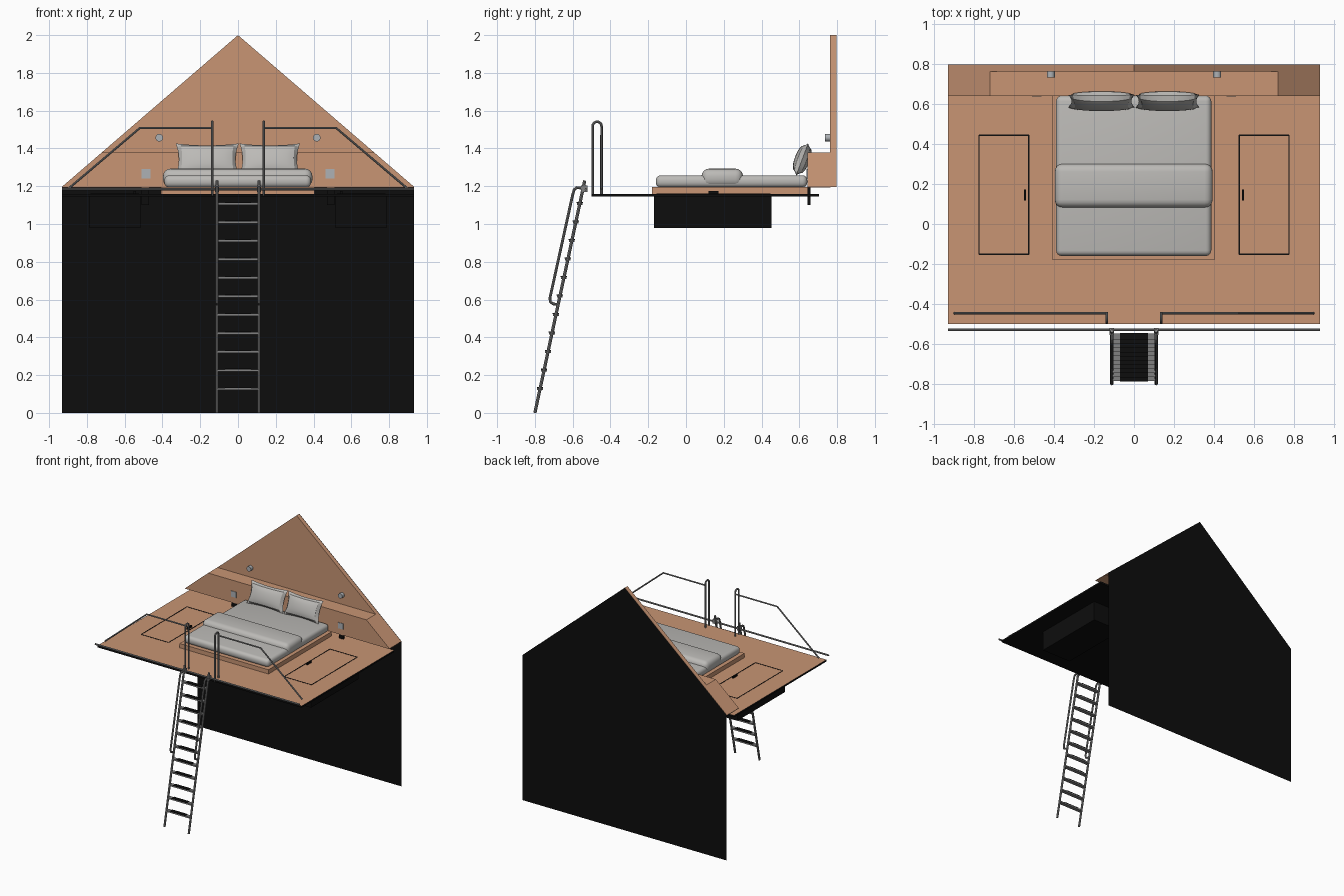
import bpy, bmesh, math
from mathutils import Vector

cube = bpy.data.objects.get("Cube")
if cube:
    bpy.data.objects.remove(cube, do_unlink=True)


def material(name, r, g, b):
    m = bpy.data.materials.new(name)
    m.use_nodes = True
    m.diffuse_color = (r, g, b, 1)
    bsdf = next(n for n in m.node_tree.nodes if n.type == "BSDF_PRINCIPLED")
    bsdf.inputs["Base Color"].default_value = (r, g, b, 1)
    return m


WOOD = material("warm wood", 0.58, 0.30, 0.175)
BLACK = material("black", 0.004, 0.004, 0.004)
LINEN = material("grey linen", 0.50, 0.49, 0.47)
STEEL = material("steel", 0.22, 0.22, 0.22)
FITTING = material("light fitting grey", 0.42, 0.44, 0.46)


def finish(name, bm, mats, smooth=False):
    me = bpy.data.meshes.new(name)
    bm.to_mesh(me)
    bm.free()
    ob = bpy.data.objects.new(name, me)
    bpy.context.collection.objects.link(ob)
    for m in mats:
        me.materials.append(m)
    if smooth:
        bpy.ops.object.select_all(action="DESELECT")
        ob.select_set(True)
        bpy.context.view_layer.objects.active = ob
        bpy.ops.object.shade_smooth_by_angle()
    return ob


def box(name, x, y, z, mat, top=None, bevel=0, segments=4):
    """Box from (min, max) ranges, optionally with a second colour on top."""
    bm = bmesh.new()
    bmesh.ops.create_cube(bm, size=1)
    for v in bm.verts:
        v.co = [r[0] + (c + 0.5) * (r[1] - r[0]) for c, r in zip(v.co, (x, y, z))]
    if bevel:
        bmesh.ops.bevel(bm, geom=bm.edges[:], offset=bevel, segments=segments,
                        profile=0.5, affect="EDGES")
    if top:
        bm.normal_update()
        for f in bm.faces:
            f.material_index = int(f.normal.z > 0.5)
    return finish(name, bm, [mat, top] if top else [mat], smooth=bool(bevel))


def slab(name, outline, y0, y1, mat):
    """Extrude an xz outline from y0 to y1; a single sheet when they are equal."""
    bm = bmesh.new()
    face = bm.faces.new([bm.verts.new((x, y0, z)) for x, z in outline])
    if y1 != y0:
        new = bmesh.ops.extrude_face_region(bm, geom=[face])["geom"]
        for v in new:
            if isinstance(v, bmesh.types.BMVert):
                v.co.y = y1
        bmesh.ops.recalc_face_normals(bm, faces=bm.faces[:])
    return finish(name, bm, [mat])


def tube(name, points, radius, mat=STEEL):
    cu = bpy.data.curves.new(name, "CURVE")
    cu.dimensions = "3D"
    cu.bevel_depth = radius
    cu.bevel_resolution = 2
    cu.use_fill_caps = True
    sp = cu.splines.new("POLY")
    sp.points.add(len(points) - 1)
    for p, co in zip(sp.points, points):
        p.co = (*co, 1)
    cu.materials.append(mat)
    ob = bpy.data.objects.new(name, cu)
    bpy.context.collection.objects.link(ob)
    bpy.ops.object.select_all(action="DESELECT")
    ob.select_set(True)
    bpy.context.view_layer.objects.active = ob
    bpy.ops.object.convert(target="MESH")
    bpy.ops.object.shade_smooth_by_angle()


def pillow(name, x, y, z, half_w, half_h, puff, tilt):
    """Cushion with pinched corners, leaning back against the headboard."""
    bm = bmesh.new()
    for side in (-1, 1):
        made = bmesh.ops.create_grid(bm, x_segments=14, y_segments=10, size=1)["verts"]
        for v in made:
            u, w = v.co.x, v.co.y
            swell = ((1 - u * u) * (1 - w * w)) ** 0.4
            v.co = (half_w * u * (1 - 0.1 * (1 - w * w) * u * u),
                    side * puff * swell,
                    half_h * w * (1 - 0.12 * (1 - u * u) * w * w))
    bmesh.ops.remove_doubles(bm, verts=bm.verts[:], dist=0.0005)
    bmesh.ops.recalc_face_normals(bm, faces=bm.faces[:])
    ob = finish(name, bm, [LINEN], smooth=True)
    ob.location = (x, y, z)
    ob.rotation_euler.x = tilt


W, EAVE, PEAK = 0.932, 1.197, 2.0

# Walls: black rear sheet, wood gable lining and the boxed headboard ledge
slab("rear_wall", [(-W, 0), (W, 0), (W, EAVE), (0, PEAK), (-W, EAVE)], 0.8, 0.8, BLACK)
slab("gable_lining", [(-W, EAVE), (W, EAVE), (0, PEAK)], 0.763, 0.798, WOOD)
LEDGE = 1.378
half = W * (PEAK - LEDGE) / (PEAK - EAVE)
slab("headboard", [(-W, EAVE - 0.004), (W, EAVE - 0.004), (W, EAVE),
                   (half, LEDGE), (-half, LEDGE), (-W, EAVE)], 0.642, 0.764, WOOD)

# Loft floor and bed
box("floor", (-W, W), (-0.5, 0.705), (1.145, 1.16), BLACK, top=WOOD)
box("bed_base", (-0.408, 0.404), (-0.18, 0.642), (1.16, 1.195), WOOD)
box("mattress", (-0.39, 0.387), (-0.16, 0.642), (1.193, 1.258), LINEN, bevel=0.027)
box("folded_blanket", (-0.397, 0.394), (0.082, 0.302), (1.196, 1.293), LINEN, bevel=0.04)
pillow("right_pillow", -0.163, 0.615, 1.342, 0.167, 0.09, 0.04, -0.36)
pillow("left_pillow", 0.168, 0.615, 1.342, 0.16, 0.09, 0.04, -0.36)

for s, side in ((-1, "right"), (1, "left")):
    def span(a, b):
        return tuple(sorted((s * a, s * b)))

    # Storage bin below the floor with a hatch outline and handle above
    box(side + "_storage_bin", span(0.515, 0.785), (-0.17, 0.452), (0.98, 1.146), BLACK)
    for i, x in enumerate((0.527, 0.777)):
        box(f"{side}_hatch_side_{i}", span(x - 0.003, x + 0.003), (-0.152, 0.445),
            (1.158, 1.162), BLACK)
    for i, y in enumerate((-0.152, 0.445)):
        box(f"{side}_hatch_end_{i}", span(0.527, 0.777), (y - 0.003, y + 0.003),
            (1.158, 1.162), BLACK)
    box(side + "_hatch_handle", span(0.54, 0.552), (0.118, 0.172), (1.16, 1.175), BLACK)

    # Wall fittings
    box(side + "_socket", span(0.464, 0.512), (0.638, 0.643), (1.242, 1.29), FITTING)
    box(side + "_floor_bracket", span(0.47, 0.51), (0.643, 0.66), (1.1, 1.192), BLACK)
    bpy.ops.mesh.primitive_cylinder_add(vertices=24, radius=0.02, depth=0.03,
                                        location=(s * 0.417, 0.75, 1.457),
                                        rotation=(math.pi / 2, 0, 0))
    lamp = bpy.context.object
    lamp.name = side + "_wall_lamp"
    lamp.data.materials.append(FITTING)
    bpy.ops.object.shade_smooth_by_angle()

    # Guard rail: hooped post, then a top rail sloping down to the edge
    px = s * 0.136
    arc = [(px, -0.4705 - 0.0235 * math.cos(a), 1.518 + 0.0235 * math.sin(a))
           for a in (math.pi * k / 8 for k in range(9))]
    tube(side + "_post_hoop", [(px, -0.494, 1.15)] + arc + [(px, -0.447, 1.15)], 0.007)
    tube(side + "_guard_rail", [(px, -0.447, 1.508), (s * 0.52, -0.447, 1.508),
                                (s * 0.9, -0.447, 1.185)], 0.006)

    # Ladder stile with its own grab rail and hook
    lx = s * 0.111
    tube(side + "_ladder_stile", [(lx, -0.8, 0), (lx, -0.536, 1.23)], 0.0085)
    tube(side + "_ladder_grab_rail",
         [(lx, -0.54, 1.188), (lx, -0.578, 1.193), (lx, -0.592, 1.182), (lx, -0.6, 1.155),
          (lx, -0.721, 0.605), (lx, -0.717, 0.586), (lx, -0.702, 0.577),
          (lx, -0.677, 0.573)], 0.0075)
    box(side + "_ladder_hook", span(0.1, 0.122), (-0.555, -0.522), (1.17, 1.205), STEEL)

# Rail the ladder hangs from
tube("ladder_hanging_rail", [(-W, -0.53, 1.184), (W, -0.53, 1.184)], 0.007)

# Ladder treads with dark grip strips
for i in range(11):
    z = 0.127 + 0.098 * i
    y = -0.8 + 0.2146 * z
    box(f"ladder_tread_{i}", (-0.108, 0.108), (y - 0.015, y + 0.015), (z - 0.006, z + 0.006), STEEL)
    box(f"tread_grip_{i}", (-0.07, 0.07), (y - 0.017, y + 0.017), (z + 0.005, z + 0.009), BLACK)
